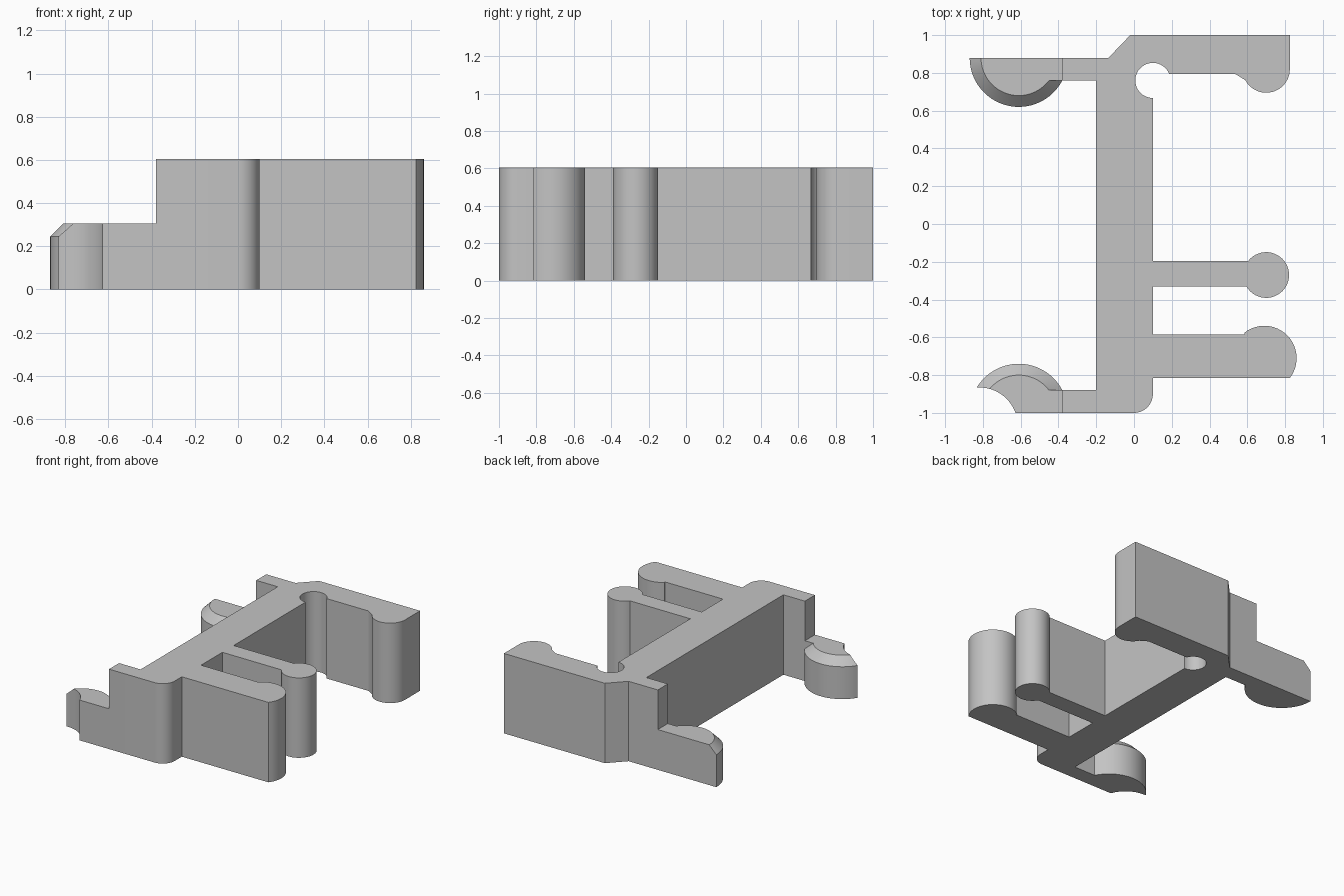
import bpy, bmesh
from math import cos, sin, asin, radians, degrees

if "Cube" in bpy.data.objects:
    bpy.data.objects.remove(bpy.data.objects["Cube"])

HEIGHT = 0.605       # tall frame
HOOK_HEIGHT = 0.305  # low hooks
BEVEL = 0.06

grey = bpy.data.materials.new("plain grey")
grey.use_nodes = True
colour = (0.55, 0.55, 0.55, 1)
grey.diffuse_color = colour
grey.node_tree.nodes["Principled BSDF"].inputs["Base Color"].default_value = colour


def arc(cx, cy, r, start, end, steps=24):
    """Points on an arc, angles in degrees."""
    angles = [radians(start + (end - start) * i / steps) for i in range(steps + 1)]
    return [(cx + r * cos(a), cy + r * sin(a)) for a in angles]


def loft(name, levels):
    """Solid through matching outlines, given as (z, points)."""
    bm = bmesh.new()
    rings = [[bm.verts.new((x, y, z)) for x, y in pts] for z, pts in levels]
    for low, high in zip(rings, rings[1:]):
        for i in range(len(low)):
            j = (i + 1) % len(low)
            bm.faces.new((low[i], low[j], high[j], high[i]))
    bm.faces.new(rings[0][::-1])
    bm.faces.new(rings[-1])
    bmesh.ops.recalc_face_normals(bm, faces=bm.faces)
    mesh = bpy.data.meshes.new(name)
    bm.to_mesh(mesh)
    bm.free()
    mesh.materials.append(grey)
    obj = bpy.data.objects.new(name, mesh)
    bpy.context.collection.objects.link(obj)
    return obj


def smooth(obj):
    bpy.ops.object.select_all(action='DESELECT')
    obj.select_set(True)
    bpy.context.view_layer.objects.active = obj
    bpy.ops.object.shade_smooth_by_angle(angle=radians(30))


# Frame: spine, rounded front corner, three bulb-ended arms and a round notch
outline = [(-0.38, -1)]
outline += arc(0, -0.9, 0.1, -90, 0, 10)
outline += [(0.1, -0.815)]
outline += arc(0.69, -0.71, 0.171, -38, 128)           # front arm bulb
outline += [(0.585, -0.585), (0.1, -0.585), (0.1, -0.33)]
outline += arc(0.7, -0.27, 0.121, -150, 142, 36)       # middle arm bulb
outline += [(0.1, -0.195)]
outline += arc(0.1, 0.76, 0.093, 270, 22, 36)          # notch
outline += [(0.535, 0.795)]
outline += arc(0.7, 0.82, 0.125, 208, 360)             # back arm bulb
outline += [(0.825, 1), (-0.02, 1), (-0.135, 0.88), (-0.38, 0.88),
            (-0.38, 0.76), (-0.2, 0.76), (-0.2, -0.88), (-0.38, -0.88)]
frame = loft("frame", [(0, outline), (HEIGHT, outline)])
smooth(frame)


def hook(name, flat_y, side):
    """Bevelled half disc with a tab joining the frame; side is +1 or -1 in y."""
    cx, tab, r = -0.61, 0.12, 0.26

    def ring(radius):
        pts = arc(0, 0, radius, 180, degrees(asin(tab / radius)), 32)
        pts += [(0.235, tab), (0.235, 0)]
        return [(cx + x, flat_y + side * y) for x, y in pts]

    return loft(name, [(0, ring(r)), (HOOK_HEIGHT - BEVEL, ring(r)),
                       (HOOK_HEIGHT, ring(r - BEVEL))])


smooth(hook("back_hook", 0.88, -1))
front_hook = hook("front_hook", -1, 1)

# Round bite out of the front hook
circle = arc(-0.82, -1.07, 0.205, 0, 360, 64)[:-1]
cutter = loft("hook_cutter", [(-0.1, circle), (0.5, circle)])
cutter.hide_render = True
cut = front_hook.modifiers.new("bite", 'BOOLEAN')
cut.operation = 'DIFFERENCE'
cut.solver = 'EXACT'
cut.object = cutter
bpy.context.view_layer.objects.active = front_hook
bpy.ops.object.modifier_apply(modifier=cut.name)
bpy.data.objects.remove(cutter)
smooth(front_hook)
